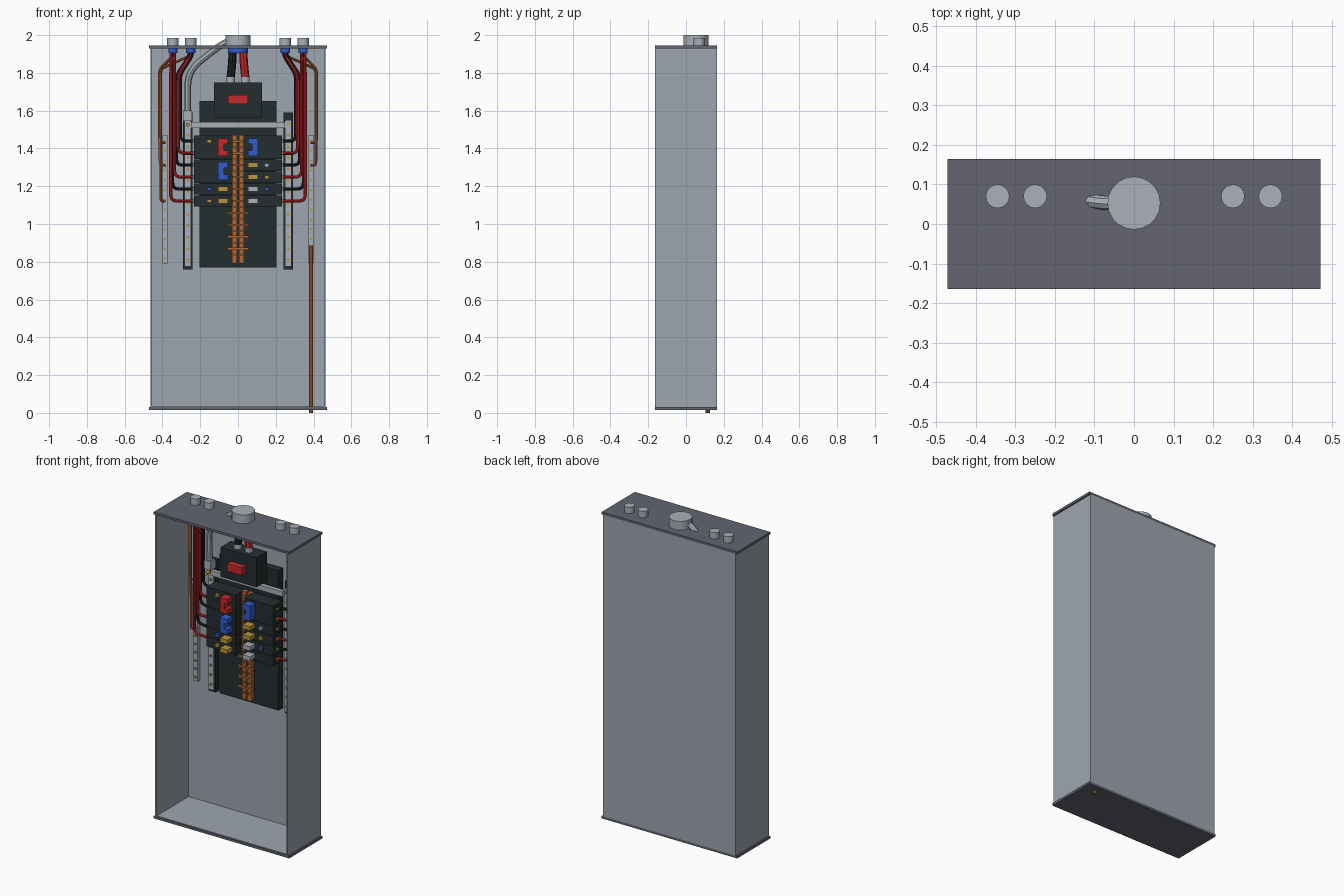
import bpy, bmesh, math
from mathutils import Vector, Matrix

cube = bpy.data.objects.get("Cube")
if cube:
    bpy.data.objects.remove(cube, do_unlink=True)


def material(name, r, g, b):
    m = bpy.data.materials.new(name)
    m.use_nodes = True
    m.diffuse_color = (r, g, b, 1)
    bsdf = m.node_tree.nodes["Principled BSDF"]
    bsdf.inputs["Base Color"].default_value = (r, g, b, 1)
    bsdf.inputs["Roughness"].default_value = 0.6
    return m


steel = material("painted steel", 0.34, 0.38, 0.43)
slate = material("slate end plate", 0.125, 0.13, 0.165)
metal = material("bare metal", 0.40, 0.44, 0.48)
dark = material("dark plastic", 0.017, 0.027, 0.028)
black = material("black insulation", 0.012, 0.016, 0.017)
red = material("red", 0.56, 0.022, 0.025)
blue = material("blue", 0.03, 0.11, 0.60)
copper = material("copper", 0.43, 0.14, 0.035)
gold = material("brass", 0.50, 0.29, 0.05)


def finish(name, mesh, mat, smooth=False):
    mesh.materials.clear()
    mesh.materials.append(mat)
    ob = bpy.data.objects.new(name, mesh)
    bpy.context.collection.objects.link(ob)
    if smooth:
        bpy.ops.object.select_all(action="DESELECT")
        ob.select_set(True)
        bpy.context.view_layer.objects.active = ob
        bpy.ops.object.shade_smooth_by_angle(angle=math.radians(40))
    return ob


def boxes(name, mat, *bounds):
    """One object made of boxes, each (x0, x1, y0, y1, z0, z1)."""
    bm = bmesh.new()
    for x0, x1, y0, y1, z0, z1 in bounds:
        size = Matrix.Diagonal((abs(x1 - x0), abs(y1 - y0), abs(z1 - z0), 1))
        mid = Matrix.Translation(((x0 + x1) / 2, (y0 + y1) / 2, (z0 + z1) / 2))
        bmesh.ops.create_cube(bm, size=1, matrix=mid @ size)
    mesh = bpy.data.meshes.new(name)
    bm.to_mesh(mesh)
    bm.free()
    return finish(name, mesh, mat)


def discs(name, mat, centres, r, depth, axis="Z", sides=16):
    """One object made of equal cylinders along an axis."""
    bm = bmesh.new()
    turn = Matrix.Rotation(math.pi / 2, 4, "X") if axis == "Y" else Matrix()
    for c in centres:
        bmesh.ops.create_cone(bm, cap_ends=True, segments=sides, radius1=r, radius2=r,
                              depth=depth, matrix=Matrix.Translation(c) @ turn)
    mesh = bpy.data.meshes.new(name)
    bm.to_mesh(mesh)
    bm.free()
    return finish(name, mesh, mat, True)


def tube(name, mat, points, r, bend=0.04):
    """Round tube through points, with rounded corners."""
    pts = [Vector(p) for p in points]
    path = [pts[0]]
    for a, b, c in zip(pts, pts[1:], pts[2:]):
        p = b + (a - b).normalized() * min(bend, (a - b).length * 0.45)
        q = b + (c - b).normalized() * min(bend, (c - b).length * 0.45)
        for i in range(6):
            t = i / 5
            path.append(p * (1 - t) ** 2 + b * 2 * t * (1 - t) + q * t * t)
    path.append(pts[-1])
    curve = bpy.data.curves.new(name, "CURVE")
    curve.dimensions = "3D"
    curve.bevel_depth = r
    curve.bevel_resolution = 2
    curve.use_fill_caps = True
    spline = curve.splines.new("POLY")
    spline.points.add(len(path) - 1)
    for sp, p in zip(spline.points, path):
        sp.co = (*p, 1)
    temp = bpy.data.objects.new(name + " path", curve)
    bpy.context.collection.objects.link(temp)
    bpy.context.view_layer.update()
    mesh = bpy.data.meshes.new_from_object(temp.evaluated_get(bpy.context.evaluated_depsgraph_get()))
    bpy.data.objects.remove(temp, do_unlink=True)
    return finish(name, mesh, mat, True)


# Cabinet: open front, slate end plates
boxes("cabinet_shell", steel,
      (-0.462, 0.462, 0.157, 0.165, 0.03, 1.93),
      (-0.462, -0.454, -0.165, 0.157, 0.03, 1.93),
      (0.454, 0.462, -0.165, 0.157, 0.03, 1.93),
      (-0.454, 0.454, -0.16, 0.157, 0.03, 0.034))
for name, z in (("top_plate", 1.93), ("bottom_plate", 0.015)):
    boxes(name, slate, (-0.472, 0.472, -0.165, 0.165, z, z + 0.015))

# Conduits through the top, with blue bushings inside
small = [(s * x, 0.07) for s in (-1, 1) for x in (0.345, 0.25)]
discs("main_conduit", metal, [(0, 0.053, 1.97)], 0.067, 0.06, sides=20)
discs("branch_conduits", metal, [(x, y, 1.962) for x, y in small], 0.03, 0.046)
discs("main_bushing", blue, [(0, 0.053, 1.918)], 0.054, 0.026, sides=20)
discs("branch_bushings", blue, [(x, y, 1.918) for x, y in small], 0.024, 0.026)

# Back panel and main breaker
boxes("back_panel", dark, (-0.205, 0.205, 0.11, 0.157, 0.77, 1.65))
boxes("main_breaker", dark, (-0.126, 0.126, 0.005, 0.11, 1.565, 1.75))
boxes("main_handle", red, (-0.053, 0.053, -0.035, 0.005, 1.635, 1.682))

# Service cables and lugs
for side, mat, name in ((-1, black, "black"), (1, red, "red")):
    tube(name + "_service_cable", mat,
         [(side * 0.028, 0.053, 1.92), (side * 0.03, 0.053, 1.86), (side * 0.039, 0.055, 1.77)], 0.022)
    discs(name + "_service_lug", metal, [(side * 0.039, 0.055, 1.763)], 0.023, 0.03)

# Copper bus bars with stabs
pitch, top = 0.0633, 1.47
slots = [top - pitch * (i + 0.5) for i in range(10)]
boxes("bus_bars", copper, *[(s * 0.004, s * 0.033, 0.085, 0.11, 0.79, top) for s in (-1, 1)])
boxes("bus_stabs", copper, *[(-0.056, 0.056, 0.075, 0.09, z - 0.006, z + 0.006) for z in slots])
discs("bus_screws", copper, [(s * 0.019, 0.08, z - pitch / 2) for z in slots for s in (-1, 1)],
      0.007, 0.012, "Y", 8)

# Neutral and ground bars on each side
for side, name in ((-1, "right"), (1, "left")):
    x = side * 0.266
    boxes(name + "_neutral_base", dark, (x - 0.025, x + 0.025, 0.122, 0.157, 0.76, 1.59))
    boxes(name + "_neutral_bar", metal, (x - 0.018, x + 0.018, 0.11, 0.125, 0.775, 1.55))
    discs(name + "_neutral_screws", gold, [(x, 0.108, 1.53 - i * 0.06) for i in range(13)],
          0.008, 0.01, "Y", 8)
    g = side * 0.387
    boxes(name + "_ground_bar", metal, (g - 0.013, g + 0.013, 0.13, 0.157, 0.79, 1.47))
    discs(name + "_ground_screws", gold, [(g, 0.128, 1.44 - i * 0.052) for i in range(13)],
          0.007, 0.01, "Y", 8)
boxes("neutral_strap", metal, (-0.25, 0.25, 0.085, 0.11, 1.508, 1.54))
boxes("neutral_lug", metal, (-0.29, -0.243, 0.075, 0.122, 1.545, 1.6))
discs("neutral_lug_screw", gold, [(-0.266, 0.074, 1.525)], 0.011, 0.03, "Y", 10)
tube("neutral_cable", metal, [(-0.266, 0.1, 1.58), (-0.266, 0.09, 1.81), (-0.09, 0.053, 1.95),
                              (-0.03, 0.053, 1.975)], 0.018, 0.08)

# Ground rod running out of the floor
tube("ground_rod", copper, [(0.387, 0.115, 0), (0.387, 0.115, 0.885)], 0.011)

# Branch breakers: first slot, slots used, handle colour, test button colour
layout = {-1: [(0, 2, red, gold), (2, 2, blue, None), (4, 1, gold, blue), (5, 1, gold, gold)],
          1: [(0, 2, blue, None), (2, 1, gold, metal), (3, 1, gold, gold),
              (4, 1, metal, blue), (5, 1, metal, None)]}
for s, rows in layout.items():
    column = "left" if s > 0 else "right"
    for first, count, mat, button in rows:
        tag = f"{column}_{first + 1}"
        hi = top - pitch * first
        lo = hi - pitch * count
        boxes("breaker_" + tag, dark, (s * 0.03, s * 0.232, 0.02, 0.11, lo + 0.0015, hi - 0.0015))
        if count == 2:  # two levers joined by a tie on the outer side
            mid = (lo + hi) / 2
            boxes("handle_" + tag, mat,
                  (s * 0.075, s * 0.106, -0.03, 0.02, mid - 0.047, mid + 0.047),
                  *[(s * 0.053, s * 0.075, -0.03, 0.02, mid + e - 0.015, mid + e + 0.015)
                    for e in (-0.032, 0.032)])
        else:
            c = (lo + hi) / 2
            boxes("handle_" + tag, mat, (s * 0.053, s * 0.106, -0.03, 0.02, c - 0.013, c + 0.013))
        if button:
            c = hi - pitch / 2
            boxes("test_button_" + tag, button,
                  (s * 0.14, s * 0.164, 0.005, 0.02, c - 0.009, c + 0.009))
    discs(column + "_terminal_screws", gold, [(s * 0.236, 0.055, z) for z in slots[:6]],
          0.007, 0.02, "Y", 8)

    # Branch wires, alternating black and red, the lower ones further out
    for i, z in enumerate(slots[:6]):
        mat = red if i % 2 else black
        y = 0.075 if i % 2 else 0.092
        run = s * (0.306 + 0.01 * i)
        start = s * (0.25 if i < 3 else 0.345) + s * 0.008 * (i % 3 - 1)
        tube(f"{column}_wire_{i + 1}", mat,
             [(start, 0.07, 1.92), (start, 0.07, 1.89), (run, y, 1.79), (run, y, z),
              (s * 0.23, 0.07, z)], 0.0085, 0.035)

    # Bare ground wires to the ground bar
    for i, z in enumerate((1.43, 1.31, 1.12) if s < 0 else (1.43, 1.31)):
        start = s * (0.345 if i != 1 else 0.255)
        run = s * (0.417 - 0.004 * i)
        tube(f"{column}_ground_wire_{i + 1}", copper,
             [(start, 0.075, 1.92), (start, 0.075, 1.89), (run, 0.115, 1.82), (run, 0.118, z),
              (s * 0.385, 0.122, z)], 0.007, 0.03)
